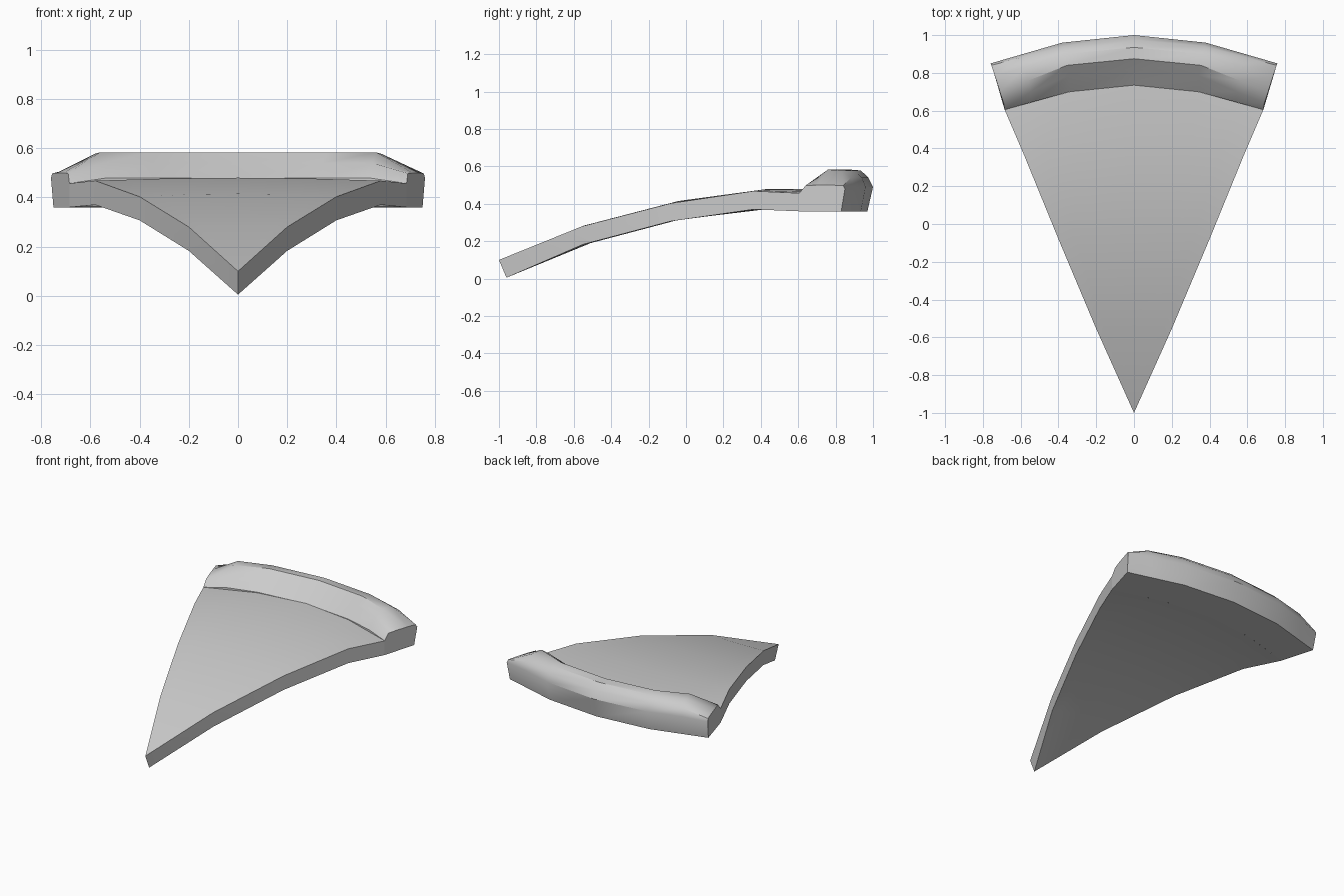
import bpy, bmesh

if "Cube" in bpy.data.objects:
    bpy.data.objects.remove(bpy.data.objects["Cube"])

COLS = [-1, -0.79, -0.5, 0, 0.5, 0.79, 1]


def arc(f, mid, half, end):
    """Piecewise value across the slice: middle, half way out, edge."""
    f = abs(f)
    if f < 0.5:
        return mid + (half - mid) * f * 2
    return half + (end - half) * (f * 2 - 1)


def skin(name, strips, closed=False, caps=False):
    """Skin a grid of points; strips are rows of equal length."""
    bm = bmesh.new()
    rows = [[bm.verts.new(p) for p in s] for s in strips]
    n = len(rows[0])
    for a, b in zip(rows, rows[1:]):
        for i in range(n if closed else n - 1):
            j = (i + 1) % n
            bm.faces.new((a[i], a[j], b[j], b[i]))
    if caps:
        bm.faces.new(rows[0])
        bm.faces.new(rows[-1])
    bmesh.ops.remove_doubles(bm, verts=bm.verts, dist=0.0005)
    bmesh.ops.recalc_face_normals(bm, faces=bm.faces)
    me = bpy.data.meshes.new(name)
    bm.to_mesh(me)
    bm.free()
    ob = bpy.data.objects.new(name, me)
    bpy.context.collection.objects.link(ob)
    bpy.context.view_layer.objects.active = ob
    ob.select_set(True)
    bpy.ops.object.shade_smooth_by_angle(angle=0.6)
    ob.select_set(False)
    return ob


# Drooping slice: half width, (middle y, z), (edge y, z) from tip to crust
top = [(0, -1, 0.1, -1, 0.1), (0.2, -0.54, 0.285, -0.555, 0.28),
       (0.4, -0.04, 0.415, -0.08, 0.403), (0.58, 0.44, 0.48, 0.36, 0.468),
       (0.685, 0.735, 0.48, 0.605, 0.457)]
bottom = [(0, -0.96, 0.005, -0.96, 0.005), (0.2, -0.51, 0.19, -0.55, 0.183),
          (0.4, -0.03, 0.317, -0.08, 0.307), (0.58, 0.42, 0.37, 0.36, 0.37),
          (0.685, 0.735, 0.36, 0.605, 0.36)]


def row(w, ym, zm, ye, ze):
    return [(w * f, arc(f, ym, ym + (ye - ym) * 0.27, ye),
             arc(f, zm, zm + (ze - zm) * 0.27, ze)) for f in COLS]


rings = [row(*t) + row(*b)[::-1] for t, b in zip(top, bottom)]
skin("slice_base", rings, closed=True)

# Raised crust: half width and y at middle / half / edge, then z
profile = [(0.685, 0.735, 0.70, 0.605, 0.36), (0.685, 0.735, 0.70, 0.605, 0.478),
           (0.69, 0.82, 0.785, 0.64, 0.54), (0.71, 0.875, 0.84, 0.70, 0.583),
           (0.735, 0.935, 0.90, 0.78, 0.578), (0.755, 0.975, 0.94, 0.84, 0.54),
           (0.76, 1.0, 0.96, 0.85, 0.49), (0.75, 0.97, 0.935, 0.83, 0.36)]
end_z = [0.36, 0.457, 0.498, 0.5, 0.5, 0.497, 0.48, 0.36]
sections = []
for f in COLS:
    sections.append([(w * f, arc(f, m, h, e), end_z[i] if abs(f) == 1 else z)
                     for i, (w, m, h, e, z) in enumerate(profile)])
skin("crust", sections, closed=True, caps=True)
